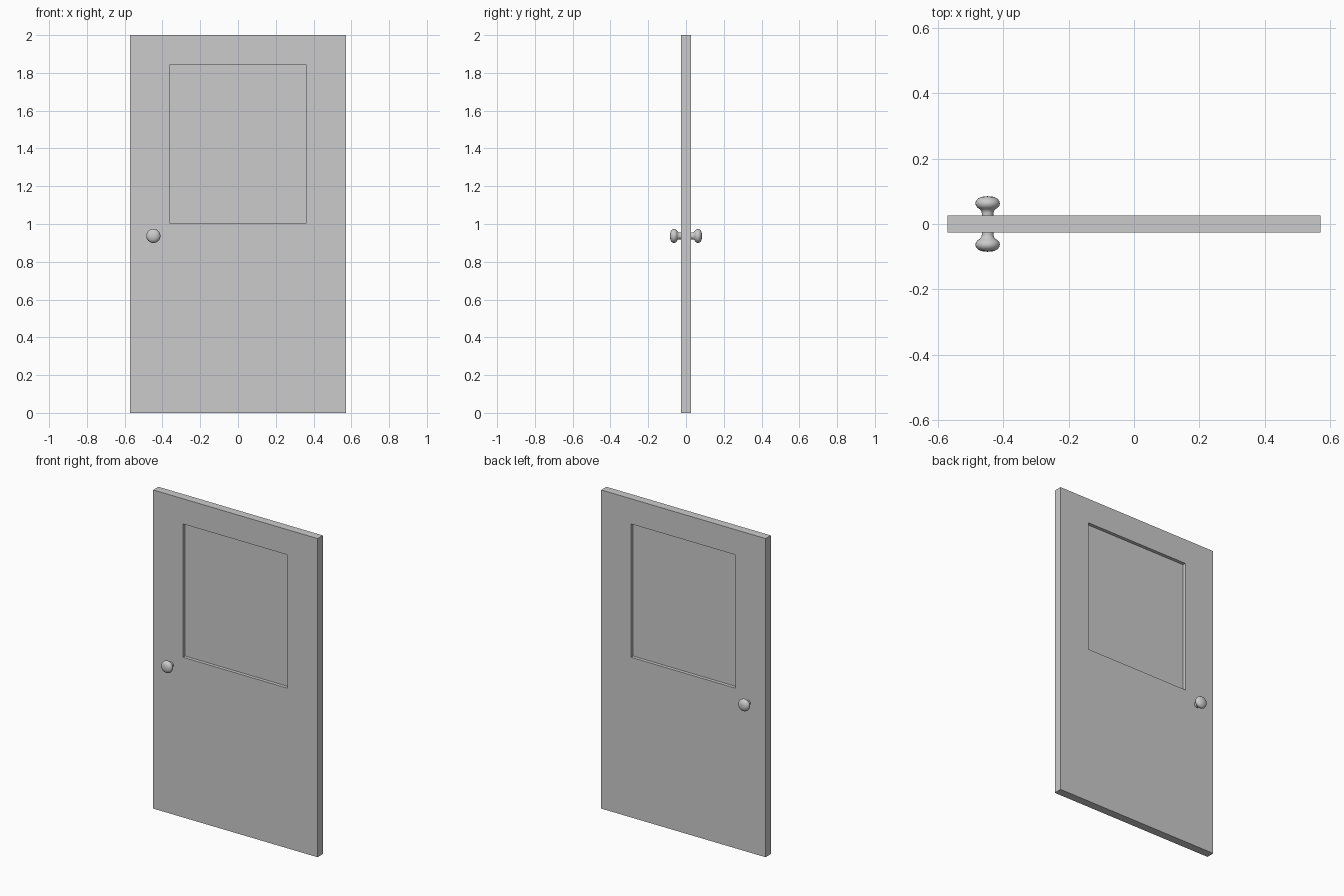
import bpy, bmesh, math
from mathutils import Matrix, Vector

if "Cube" in bpy.data.objects:
    bpy.data.objects.remove(bpy.data.objects["Cube"])

HALF_W, HEIGHT, HALF_T = 0.571, 2.0, 0.026
WIN_W, WIN_LO, WIN_HI = 0.363, 1.005, 1.842   # recessed window opening


def add_object(name, bm):
    bmesh.ops.recalc_face_normals(bm, faces=bm.faces[:])
    mesh = bpy.data.meshes.new(name)
    bm.to_mesh(mesh)
    bm.free()
    obj = bpy.data.objects.new(name, mesh)
    bpy.context.collection.objects.link(obj)
    return obj


def rect(bm, w, lo, hi, y):
    return [bm.verts.new((x, y, z)) for x, z in ((-w, lo), (w, lo), (w, hi), (-w, hi))]


# Door slab with a window opening: a ring of faces extruded through the thickness
bm = bmesh.new()
outer = rect(bm, HALF_W, 0, HEIGHT, -HALF_T)
inner = rect(bm, WIN_W, WIN_LO, WIN_HI, -HALF_T)
for i in range(4):
    j = (i + 1) % 4
    bm.faces.new((outer[i], outer[j], inner[j], inner[i]))
new = bmesh.ops.extrude_face_region(bm, geom=bm.faces[:], use_keep_orig=True)["geom"]
bmesh.ops.translate(bm, vec=(0, 2 * HALF_T, 0),
                    verts=[v for v in new if isinstance(v, bmesh.types.BMVert)])
add_object("door_slab", bm)

# Thin pane set into the middle of the opening
bm = bmesh.new()
size = (2 * WIN_W, 0.010, WIN_HI - WIN_LO)
bmesh.ops.create_cube(bm, size=1, matrix=Matrix.Translation((0, 0, (WIN_LO + WIN_HI) / 2))
                      @ Matrix.Diagonal((*size, 1)))
add_object("window_pane", bm)

# Lathed door knob on each side: (radius, distance from door centre)
PROFILE = [(0.018, 0.024), (0.018, 0.034), (0.0195, 0.040), (0.024, 0.0455),
           (0.031, 0.050), (0.0355, 0.0555), (0.0375, 0.063), (0.036, 0.070),
           (0.031, 0.0765), (0.022, 0.082), (0.011, 0.0845), (0, 0.085)]


def knob(name, side):
    bm = bmesh.new()
    verts = [bm.verts.new((r, side * d, 0)) for r, d in PROFILE]
    edges = [bm.edges.new(pair) for pair in zip(verts, verts[1:])]
    bmesh.ops.spin(bm, geom=verts + edges, cent=(0, 0, 0), axis=(0, 1, 0),
                   angle=math.tau, steps=32)
    bmesh.ops.remove_doubles(bm, verts=bm.verts[:], dist=1e-5)
    for f in bm.faces:
        f.smooth = True
    # Make the outward direction explicit, as the neck is open inside the door
    obj = add_object(name, bm)
    if sum(p.normal.dot(p.center) for p in obj.data.polygons) < 0:
        obj.data.flip_normals()
    obj.location = Vector((-0.448, 0, 0.937))


knob("front_knob", -1)
knob("back_knob", 1)
